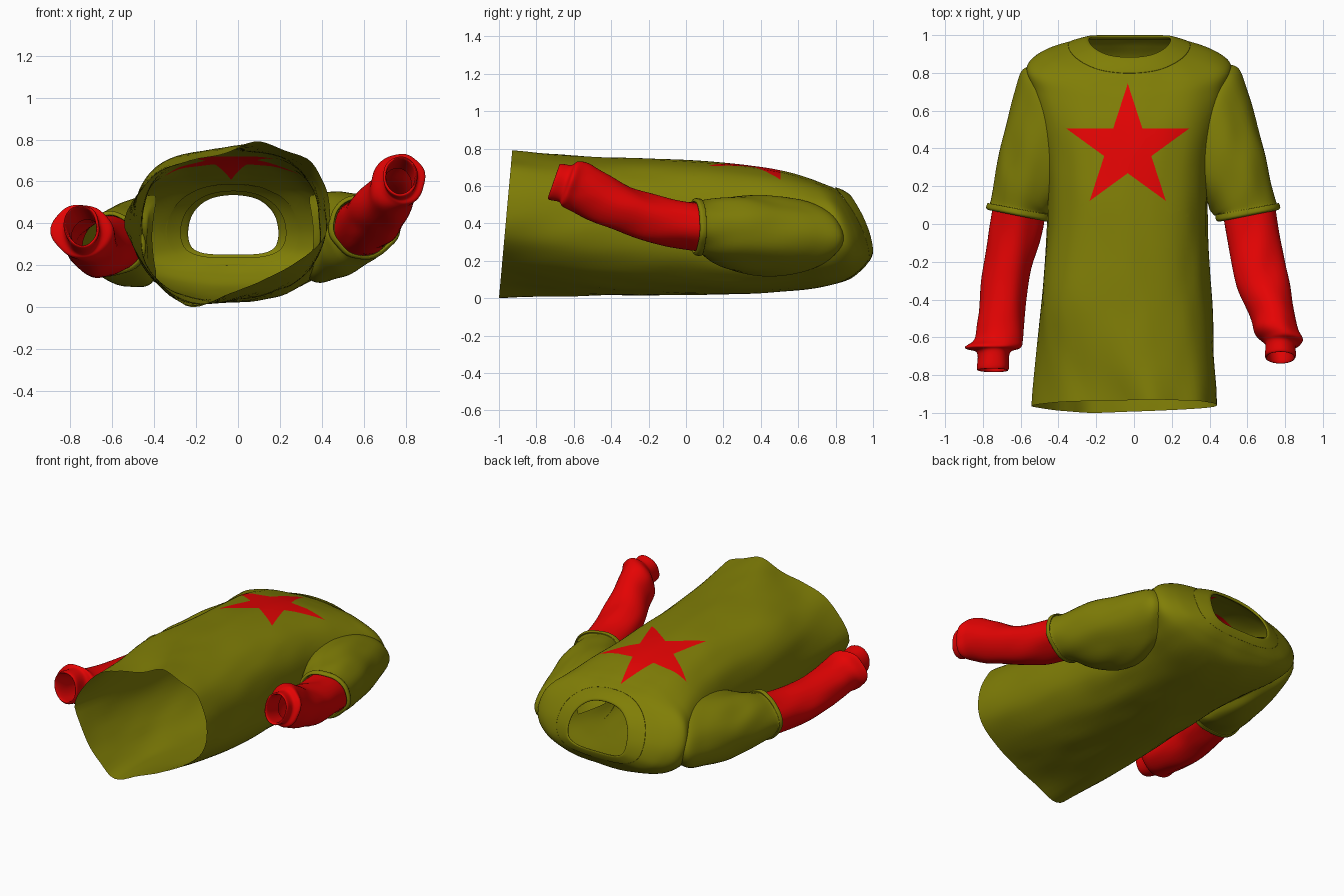
import bpy, bmesh, math
from mathutils import Vector, noise

if "Cube" in bpy.data.objects:
    bpy.data.objects.remove(bpy.data.objects["Cube"])


def material(name, rgb):
    m = bpy.data.materials.new(name)
    m.diffuse_color = (*rgb, 1)
    m.use_nodes = True
    m.node_tree.nodes["Principled BSDF"].inputs["Base Color"].default_value = m.diffuse_color
    return m


OLIVE = material("olive cloth", (0.216, 0.209, 0.002))
RED = material("red cloth", (0.78, 0.001, 0.001))


def spline(pts, k, closed):
    """Smooth resampling through control points."""
    n = len(pts)
    get = (lambda i: pts[i % n]) if closed else (lambda i: pts[max(0, min(n - 1, i))])
    out = []
    for s in range(n if closed else n - 1):
        a, b, c, d = (get(s + o) for o in (-1, 0, 1, 2))
        for j in range(k):
            t = j / k
            out.append(0.5 * (2 * b + (c - a) * t + (2 * a - 5 * b + 4 * c - d) * t * t
                              + (3 * b - a - 3 * c + d) * t ** 3))
    if not closed:
        out.append(pts[-1].copy())
    return out


def loft(rings, around=4, along=6, folds=0.0):
    """Open tube through control rings, with slight cloth folds."""
    rings = [spline(r, around, True) for r in rings]
    columns = [spline(list(c), along, False) for c in zip(*rings)]
    bm = bmesh.new()
    grid = []
    for row in zip(*columns):
        mid = sum(row, Vector()) / len(row)
        verts = []
        for p in row:
            f = noise.noise(Vector((p.x * 9, p.y * 4, p.z * 9)))
            verts.append(bm.verts.new(p + (p - mid).normalized() * folds * f))
        grid.append(verts)
    n = len(grid[0])
    for r0, r1 in zip(grid, grid[1:]):
        for i in range(n):
            bm.faces.new((r0[i], r0[(i + 1) % n], r1[(i + 1) % n], r1[i]))
    bmesh.ops.recalc_face_normals(bm, faces=bm.faces)
    return bm


def finish(bm, name, mats):
    me = bpy.data.meshes.new(name)
    for f in bm.faces:
        f.smooth = True
    bm.to_mesh(me)
    bm.free()
    for m in mats:
        me.materials.append(m)
    ob = bpy.data.objects.new(name, me)
    bpy.context.collection.objects.link(ob)
    return ob


# Wavy hem outline (x, z), counter-clockwise from the right side
HEM = [(.435, .42), (.42, .56), (.35, .69), (.22, .75), (.08, .79), (-.06, .735),
       (-.22, .70), (-.40, .63), (-.54, .42), (-.47, .24), (-.36, .10), (-.22, .0),
       (-.04, .065), (.12, .13), (.27, .205), (.39, .31)]


def body_ring(yf, zf, yb, zb, xl, xr, power=1.0, e=2.5, grow=0.0, zpow=1.0, like_hem=0.0):
    """Rounded section from its front and back points and its side limits."""
    pts = []
    for i in range(16):
        a = i * math.tau / 16
        c, s = math.cos(a), math.sin(a)
        u = math.copysign(abs(c) ** (2 / e), c)
        v = math.copysign(abs(s) ** (2 / e), s)
        t = (v + 1) / 2
        p = Vector(((xl + xr) / 2 + u * ((xr - xl) / 2 + grow),
                    yb + (yf - yb) * t ** power,
                    zb + (zf - zb) * t ** zpow + grow * v))
        w = like_hem if i > 8 else 0      # back follows the hem's low corner
        p.x += (HEM[i][0] - p.x) * w
        p.z += (HEM[i][1] - p.z) * w
        pts.append(p)
    return pts


# Torso: hem, then sections up to the collar seam
seam = (.80, .587, .982, .205, -.34, .29, 2.4, 2.3)
torso = loft([
    [Vector((x, -1 + .09 * z, z)) for x, z in HEM],
    body_ring(-.48, .755, -.52, .008, -.50, .415, like_hem=.45),
    body_ring(0, .74, 0, .012, -.46, .39, like_hem=.2),
    body_ring(.28, .717, .3, .025, -.465, .40),
    body_ring(.5, .685, .57, .04, -.50, .445),
    body_ring(.66, .64, .75, .065, -.545, .49, 1.5),
    body_ring(.73, .615, .87, .10, -.57, .515, 2.0, 2.3),
    body_ring(.77, .60, .94, .155, -.48, .425, 2.3, 2.3, zpow=1.15),
    body_ring(*seam, zpow=1.3)], 5, 10, 0.006)

# Armholes
holes = [f for f in torso.faces for c in [f.calc_center_median()]
         if abs(c.x + .03) > .34 and ((c.y - .44) / .24) ** 2 + ((c.z - .33) / .12) ** 2 < 1]
bmesh.ops.delete(torso, geom=holes, context='FACES')

# Star: cut the chest along the five star lines and colour the inside
STAR, R = Vector((-.033, .40, 0)), .343
dirs = [Vector((math.cos(a), math.sin(a), 0))
        for a in (math.radians(-90 + 72 * i) for i in range(5))]
inner = R * math.cos(math.radians(72))


def on_chest(f):
    c = f.calc_center_median()
    return c.z > .45 and 0 < c.y < .8 and abs(c.x) < .42


for d in dirs:
    faces = [f for f in torso.faces if on_chest(f)]
    edges = {e for f in faces for e in f.edges}
    verts = {v for f in faces for v in f.verts}
    bmesh.ops.bisect_plane(torso, geom=list(verts) + list(edges) + faces, dist=1e-5,
                           plane_co=STAR - d * inner, plane_no=d)
for f in torso.faces:
    p = f.calc_center_median() - STAR
    p.z = 0
    if on_chest(f) and sum(p.dot(d) > -inner for d in dirs) >= 4:
        f.material_index = 1
finish(torso, "torso", [OLIVE, RED])

# Collar band around the neck opening
collar = loft([
    body_ring(*seam, zpow=1.3),
    body_ring(*seam, grow=.006, zpow=1.3),
    body_ring(.84, .572, .994, .23, -.285, .24, 2.5, 2.3, .006, 1.4),
    body_ring(.88, .548, 1.0, .25, -.245, .2, 2.6, 2.4, .003, 1.5),
    body_ring(.876, .535, .99, .25, -.24, .195, 2.6, 2.4, 0, 1.5),
    body_ring(.84, .56, .977, .23, -.28, .235, 2.5, 2.3, -.004, 1.4)], 5, 4)
finish(collar, "collar", [OLIVE])


def arm_ring(outer, inner_pt, zc, zr, bow=0.0, tilt=0.0):
    """Oval from the outer to the inner point; bow pulls its top and bottom inward."""
    o, i = Vector(outer), Vector(inner_pt)
    c, h = (o + i) / 2, (o - i) / 2
    pts = []
    for k in range(12):
        a = k * math.tau / 12
        s = math.sin(a)
        p = c + h * math.cos(a)
        pts.append(Vector((p.x - math.copysign(bow, c.x) * s * s, p.y + tilt * zr * s, zc + zr * s)))
    return pts


# Short upper sleeves fanning out from the armhole, ending in a rolled cuff
upper = [((.46, .845), (.36, .16), .335, .205, .06), ((.55, .825), (.39, .11), .335, .215, .08),
         ((.60, .70), (.40, .08), .34, .21, .055), ((.655, .52), (.415, .06), .35, .195, .02),
         ((.71, .31), (.43, .045), .365, .17, 0), ((.75, .12), (.44, .05), .38, .145, 0),
         ((.765, .11), (.432, .045), .382, .152, 0), ((.772, .085), (.435, .02), .385, .152, 0),
         ((.755, .075), (.455, .015), .385, .135, 0), ((.745, .12), (.455, .06), .383, .132, 0)]
# Long red under-sleeves: x, y, z, x radius, z radius
lower = {
    1: [(.6, .12, .38, .14, .13), (.635, -.1, .41, .14, .125), (.68, -.3, .465, .138, .122),
        (.735, -.48, .545, .118, .125), (.755, -.57, .59, .118, .128),
        (.788, -.62, .61, .105, .12), (.775, -.645, .615, .083, .1),
        (.773, -.70, .625, .084, .1), (.773, -.69, .625, .07, .085), (.76, -.55, .585, .07, .08)],
    -1: [(-.6, .12, .30, .14, .135), (-.64, -.1, .275, .135, .132), (-.683, -.3, .275, .12, .125),
         (-.705, -.5, .31, .12, .12), (-.715, -.61, .34, .125, .12),
         (-.747, -.655, .365, .145, .125), (-.742, -.68, .37, .09, .11),
         (-.745, -.765, .385, .086, .1), (-.745, -.755, .385, .072, .085),
         (-.72, -.6, .345, .07, .08)]}

for side, label in ((1, "right"), (-1, "left")):
    rings = []
    for i, (o, n, zc, zr, bow) in enumerate(upper):
        t = min(i / 5, 1)
        grow = 0 if side > 0 else .05 * (1 - t) + .008 * t
        drop = 0 if side > 0 else .085 * t
        rings.append(arm_ring((side * (o[0] + grow), o[1]), (side * (n[0] + grow), n[1]),
                              zc - drop, zr, bow))
    finish(loft(rings, 4, 6, 0.012), label + "_upper_sleeve", [OLIVE])
    rings = [arm_ring((x + side * rx, y), (x - side * rx, y), z, rz,
                      tilt=(.35 if side > 0 else .1) * min(1, max(0, .1 - y) * 2))
             for x, y, z, rx, rz in lower[side]]
    finish(loft(rings, 4, 6, 0.014), label + "_lower_sleeve", [RED])
